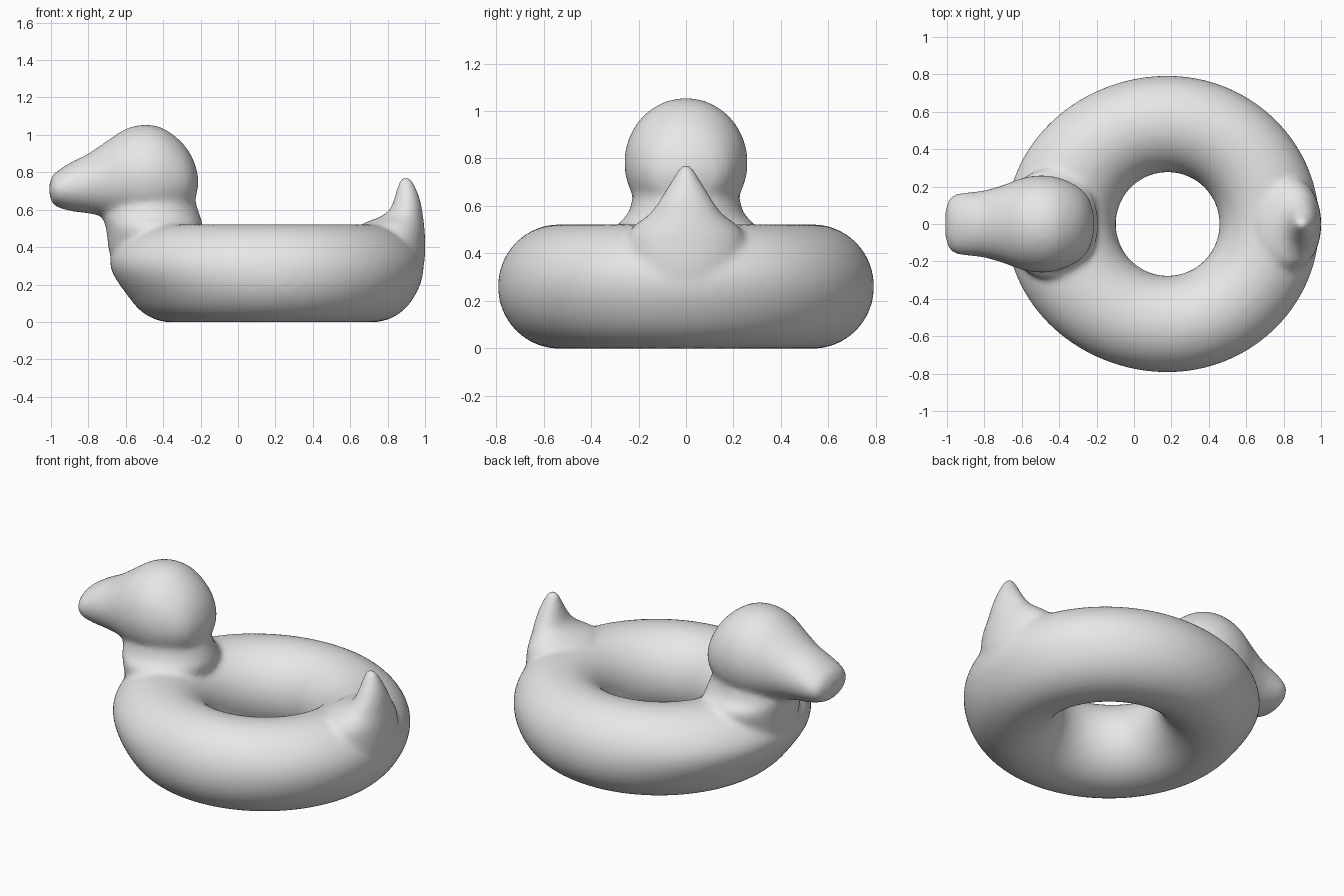
import bpy, bmesh
from math import sin, cos, pi

cube = bpy.data.objects.get("Cube")
if cube:
    bpy.data.objects.remove(cube)

SIDES = 40
bm = bmesh.new()


def skin(rings, closed=False):
    """Join neighbouring rings of vertices with quads; cap open ends."""
    count = len(rings)
    for i in range(count if closed else count - 1):
        a, b = rings[i], rings[(i + 1) % count]
        n = len(a)
        for j in range(n):
            k = (j + 1) % n
            bm.faces.new((a[j], a[k], b[k], b[j]))
    if not closed:
        bm.faces.new(rings[0])
        bm.faces.new(rings[-1])


def interpolate(rows, steps=5):
    """Smooth the profile rows with a Catmull-Rom spline."""
    out = []
    for i in range(len(rows) - 1):
        p0, p1, p2 = rows[max(i - 1, 0)], rows[i], rows[i + 1]
        p3 = rows[min(i + 2, len(rows) - 1)]
        for s in range(steps):
            t = s / steps
            out.append([b + t * (c - a) / 2
                        + t * t * (a - 2.5 * b + 2 * c - d / 2)
                        + t ** 3 * (1.5 * (b - c) + (d - a) / 2)
                        for a, b, c, d in zip(p0, p1, p2, p3)])
    return out + [rows[-1]]


def loft(rows, axis):
    """Elliptical loft; rows hold position, low, high, half width in y."""
    rings = []
    for pos, low, high, half in interpolate(rows):
        ring = []
        for j in range(SIDES):
            a = 2 * pi * j / SIDES
            across = (low + high) / 2 + (high - low) / 2 * cos(a)
            y = half * sin(a)
            ring.append(bm.verts.new((pos, y, across) if axis == "x"
                                     else (across, y, pos)))
        rings.append(ring)
    skin(rings)


# Inflated ring, bulging a little under the neck and the tail
CENTRE, MAJOR, MINOR = 0.18, 0.535, 0.258
rings = []
for i in range(96):
    a = 2 * pi * i / 96
    ring = []
    for j in range(48):
        b = 2 * pi * j / 48
        r, z = MAJOR + MINOR * cos(b), 0.26 + 0.262 * sin(b)
        t = min(max((z - 0.1) / 0.26, 0), 1)
        bulge = t * t * (3 - 2 * t) * (1 + cos(b)) / 2
        bulge *= 0.085 * cos(a) if cos(a) < 0 else 0.025 * cos(a)
        ring.append(bm.verts.new((CENTRE + r * cos(a) + bulge, r * sin(a), z)))
    rings.append(ring)
skin(rings, closed=True)

# Head and bill: x, bottom, top, half width
loft([(-1.008, 0.68, 0.74, 0.07), (-0.99, 0.63, 0.785, 0.13),
      (-0.95, 0.608, 0.818, 0.16), (-0.88, 0.59, 0.86, 0.17),
      (-0.8, 0.58, 0.9, 0.18), (-0.7, 0.56, 0.968, 0.208),
      (-0.6, 0.53, 1.032, 0.245), (-0.5, 0.51, 1.055, 0.26),
      (-0.4, 0.52, 1.035, 0.247), (-0.3, 0.57, 0.96, 0.2),
      (-0.24, 0.63, 0.87, 0.135), (-0.213, 0.72, 0.78, 0.04)], "x")

# Neck, flaring into the ring: z, front, back, half width
loft([(0.2, -0.58, -0.3, 0.16), (0.35, -0.68, -0.24, 0.24),
      (0.46, -0.7, -0.2, 0.29), (0.52, -0.71, -0.19, 0.29),
      (0.56, -0.725, -0.2, 0.25), (0.62, -0.72, -0.22, 0.228),
      (0.7, -0.68, -0.24, 0.22)], "z")

# Upturned tail: z, inner side, outer side, half width
loft([(0.25, 0.75, 0.985, 0.18), (0.35, 0.7, 1.0, 0.24),
      (0.46, 0.66, 1.0, 0.25), (0.52, 0.66, 0.995, 0.215),
      (0.56, 0.755, 0.99, 0.16), (0.6, 0.81, 0.985, 0.128),
      (0.66, 0.835, 0.972, 0.09), (0.72, 0.852, 0.95, 0.053),
      (0.76, 0.865, 0.93, 0.027), (0.776, 0.88, 0.91, 0.012)], "z")

bmesh.ops.recalc_face_normals(bm, faces=bm.faces)
mesh = bpy.data.meshes.new("duck_swim_ring")
bm.to_mesh(mesh)
bm.free()
duck = bpy.data.objects.new("duck_swim_ring", mesh)
bpy.context.collection.objects.link(duck)

# Plain grey surface
grey = bpy.data.materials.new("light_grey")
grey.use_nodes = True
colour = (0.8, 0.8, 0.8, 1)
grey.diffuse_color = colour
grey.node_tree.nodes["Principled BSDF"].inputs["Base Color"].default_value = colour
mesh.materials.append(grey)

# Fuse the parts into one skin and soften the joins
fuse = duck.modifiers.new("fuse", "REMESH")
fuse.mode = "VOXEL"
fuse.voxel_size = 0.016
fuse.use_smooth_shade = True
soften = duck.modifiers.new("soften", "SMOOTH")
soften.factor = 0.5
soften.iterations = 10
